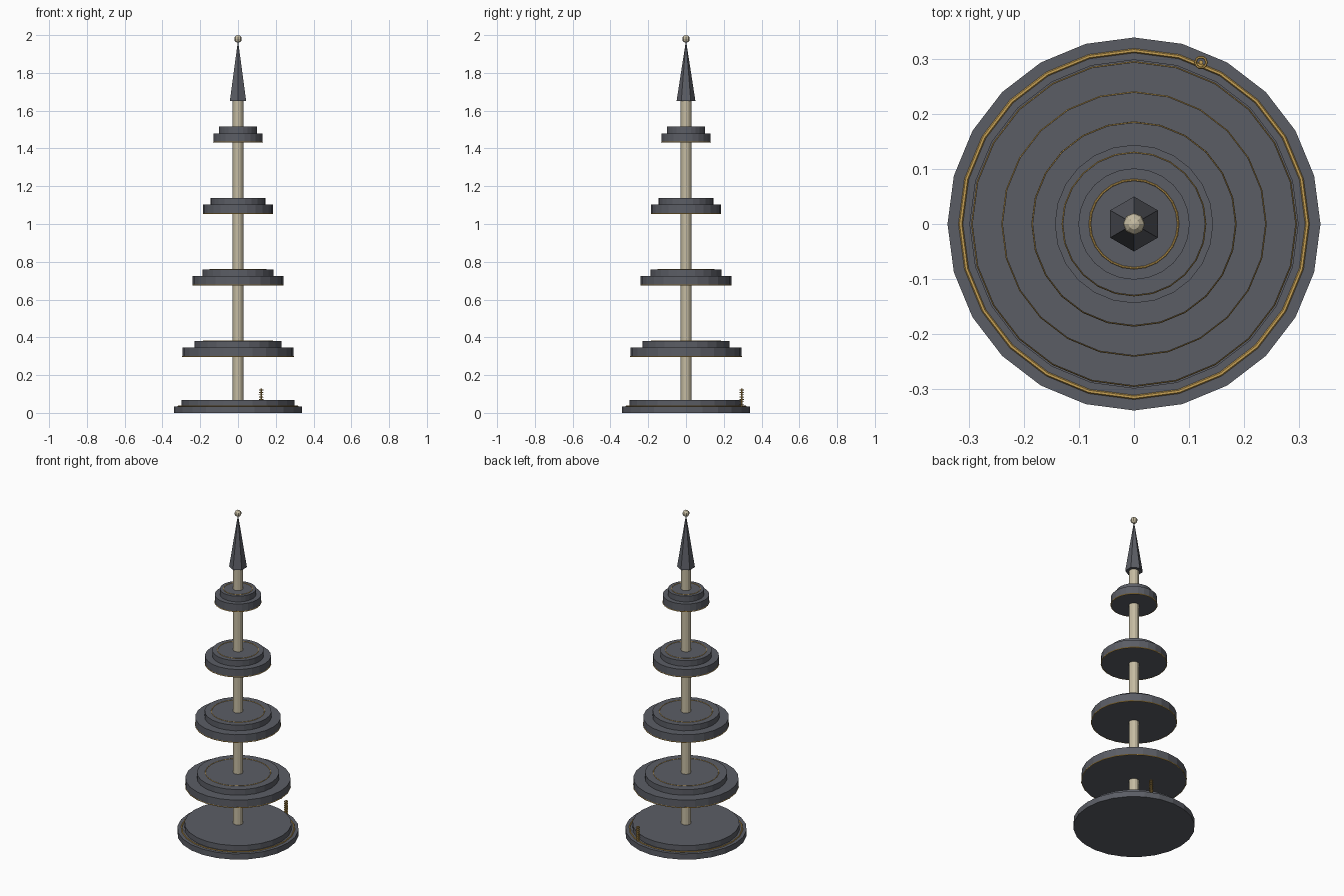
import bpy, math
from mathutils import Matrix

if "Cube" in bpy.data.objects:
    bpy.data.objects.remove(bpy.data.objects["Cube"])


def material(name, rgb):
    m = bpy.data.materials.new(name)
    m.diffuse_color = (*rgb, 1)
    m.use_nodes = True
    m.node_tree.nodes["Principled BSDF"].inputs["Base Color"].default_value = m.diffuse_color
    return m


SLATE = material("slate_grey", (0.105, 0.11, 0.13))
BEIGE = material("pale_beige", (0.56, 0.50, 0.36))
GOLD = material("gold", (0.58, 0.36, 0.09))


def finish(name, mat):
    ob = bpy.context.object
    ob.name = name
    ob.data.materials.append(mat)
    return ob


def drum(name, r, z0, z1, mat, sides=24, top=None, xy=(0, 0)):
    bpy.ops.mesh.primitive_cone_add(vertices=sides, radius1=r, radius2=r if top is None else top,
                                    depth=z1 - z0, location=(*xy, (z0 + z1) / 2))
    return finish(name, mat)


def ring(name, r, z, minor=0.003, sides=24, xy=(0, 0)):
    bpy.ops.mesh.primitive_torus_add(major_radius=r, minor_radius=minor, major_segments=sides,
                                     minor_segments=6, location=(*xy, z))
    return finish(name, GOLD)


# stepped base with trim
drum("base_lower", 0.34, 0, 0.035, SLATE)
drum("base_upper", 0.30, 0.035, 0.068, SLATE)
ring("base_trim", 0.316, 0.036, 0.004)

# central pole
drum("pole", 0.028, 0.06, 1.655, BEIGE, 12)

# four floating tiers, each a stepped disc with gold trims
for i, (r, z) in enumerate([(0.295, 0.297), (0.24, 0.675), (0.185, 1.053), (0.13, 1.431)], 1):
    drum(f"tier_{i}_lower", r, z, z + 0.049, SLATE)
    drum(f"tier_{i}_upper", r * 0.78, z + 0.049, z + 0.084, SLATE)
    ring(f"tier_{i}_edge_trim", r - 0.001, z + 0.002)
    ring(f"tier_{i}_top_trim", r * 0.62, z + 0.084, 0.002)

# six-sided spire and ball
drum("spire", 0.05, 1.65, 1.96, SLATE, 6, 0.002)
bpy.ops.mesh.primitive_uv_sphere_add(segments=8, ring_count=6, radius=0.02, location=(0, 0, 1.98))
finish("spire_ball", BEIGE)

# small ringed post at the edge of the base
a = math.radians(67.5)
post = (0.319 * math.cos(a), 0.319 * math.sin(a))
drum("post_core", 0.004, 0.035, 0.128, GOLD, 8, xy=post)
for k in range(7):
    ring(f"post_ring_{k + 1}", 0.010, 0.046 + k * 0.0125, 0.0025, 10, post)
